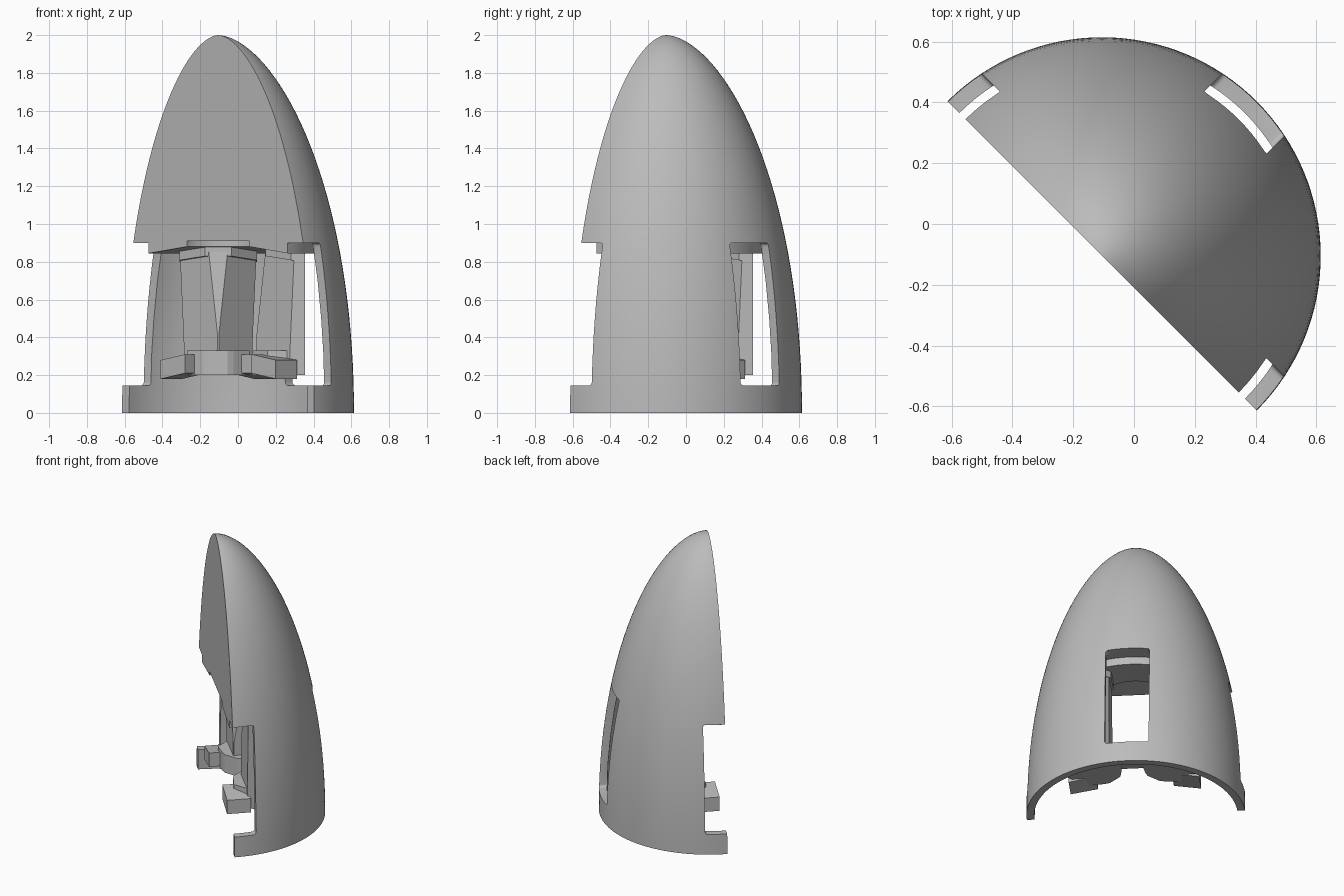
import bpy, bmesh, math
from mathutils import Matrix

cube = bpy.data.objects.get("Cube")
if cube:
    bpy.data.objects.remove(cube, do_unlink=True)

grey = bpy.data.materials.new("plain_grey")
grey.use_nodes = True
COLOUR = (0.5, 0.5, 0.5, 1)
grey.diffuse_color = COLOUR
grey.node_tree.nodes["Principled BSDF"].inputs["Base Color"].default_value = COLOUR

# Local frame: x runs along the flat cut, y points into the half shell
PLACE = Matrix.Translation((-0.105, -0.105, 0)) @ Matrix.Rotation(-math.pi / 4, 4, 'Z')
SLOT = 0.145  # half width of the window slots
RADIUS = 0.719


def finish(name, bm):
    bmesh.ops.recalc_face_normals(bm, faces=bm.faces)
    mesh = bpy.data.meshes.new(name)
    bm.to_mesh(mesh)
    bm.free()
    mesh.materials.append(grey)
    ob = bpy.data.objects.new(name, mesh)
    bpy.context.collection.objects.link(ob)
    ob.matrix_world = PLACE
    return ob


def loft(name, sections, angle=0):
    """Closed solid through equal-length loops of points, turned about the axis."""
    bm = bmesh.new()
    loops = [[bm.verts.new(p) for p in s] for s in sections]
    for a, b in zip(loops, loops[1:]):
        for i in range(len(a)):
            j = (i + 1) % len(a)
            bm.faces.new((a[i], a[j], b[j], b[i]))
    bm.faces.new(loops[0])
    bm.faces.new(loops[-1])
    bm.transform(Matrix.Rotation(math.radians(angle), 4, 'Z'))
    return finish(name, bm)


def mirrored(half):
    return half + [(a, -b) for a, b in reversed(half)]


# Half shell: turned egg-shaped profile with a solid nose and a hollow skirt
BANDS = 36
outer = []
for k in range(1, BANDS + 1):
    t = math.pi / 2 * k / BANDS
    z = 2 * math.cos(t)
    outer.append((RADIUS * max(0, 1 - (z / 2) ** 2.05) ** (1 / 1.75), z))
outer[-1] = (RADIUS, 0)
INNER = [(0.668, 0), (0.66, 0.3), (0.643, 0.5), (0.617, 0.7), (0.58, 0.9),
         (0.52, 0.9), (0.52, 0.845), (0.235, 0.88), (0.235, 0.91)]
profile = outer + INNER
STEPS = 64
bm = bmesh.new()
tip = bm.verts.new((0, 0, 2))
hub = bm.verts.new((0, 0, 0.91))
rows = []
for k in range(STEPS + 1):
    t = math.pi * k / STEPS
    rows.append([bm.verts.new((r * math.cos(t), r * math.sin(t), z)) for r, z in profile])
for a, b in zip(rows, rows[1:]):
    bm.faces.new((tip, a[0], b[0]))
    bm.faces.new((hub, b[-1], a[-1]))
    for i in range(len(a) - 1):
        bm.faces.new((a[i], a[i + 1], b[i + 1], b[i]))
for row in (rows[0], rows[-1]):
    bm.faces.new([tip] + row + [hub])
shell = finish("half_shell", bm)

# Rounded windows cut through the skirt: one whole in the middle, half at each end
bm = bmesh.new()
for angle in (0, 90, 180):
    box = Matrix.Rotation(math.radians(angle), 4, 'Z') @ Matrix.Translation((0.75, 0, 0.5225)) \
        @ Matrix.Diagonal((0.4, 2 * SLOT, 0.755, 1))
    bmesh.ops.create_cube(bm, size=1, matrix=box)
radial = [e for e in bm.edges if abs(e.calc_length() - 0.4) < 0.001]
bmesh.ops.bevel(bm, geom=radial, offset=0.018, segments=4, profile=0.5, affect='EDGES')
cutter = finish("window_cutter", bm)
cutter.hide_render = True
mod = shell.modifiers.new("windows", 'BOOLEAN')
mod.operation = 'DIFFERENCE'
mod.solver = 'EXACT'
mod.object = cutter
bpy.context.view_layer.objects.active = shell
shell.select_set(True)
bpy.ops.object.modifier_apply(modifier=mod.name)
bpy.data.objects.remove(cutter, do_unlink=True)
bpy.ops.object.shade_smooth_by_angle(angle=math.radians(25))


def post_section(z, chamfer, half):
    outline = [(0.2 + chamfer, chamfer), (0.2 + half, half), (0.46, half)]
    return [(a, b, z) for a, b in mirrored(outline)]


# Corner posts between the slots, each with a wider foot and a sloping collar
FOOT = mirrored([(0.18, 0.05), (0.195, 0.08), (0.26, 0.165), (0.44, 0.165)])
COLLAR = mirrored([(0.25, 0.07), (0.385, 0.205), (0.45, 0.205)])
for side, angle in (("left", 45), ("right", 135)):
    loft(side + "_post", [post_section(0.2, 0.004, 0.175),
                          post_section(0.42, 0.004, 0.184),
                          post_section(0.9, 0.055, 0.205)], angle)
    loft(side + "_foot", [[(a, b, z) for a, b in FOOT] for z in (0.2, 0.33)], angle)
    loft(side + "_collar", [[(a, b, 0.87 - 0.16 * a) for a, b in COLLAR],
                            [(a, b, 0.89) for a, b in COLLAR]], angle)

# Sloped beams bridging each slot at floor level
for spot, angle, low, high in (("left", 0, 0, 0.16), ("middle", 90, -0.16, 0.16),
                               ("right", 180, -0.16, 0)):
    loft(spot + "_floor_beam", [[(0.25, b, 0.21), (0.43, b, 0.18),
                                 (0.43, b, 0.28), (0.25, b, 0.31)] for b in (low, high)], angle)
